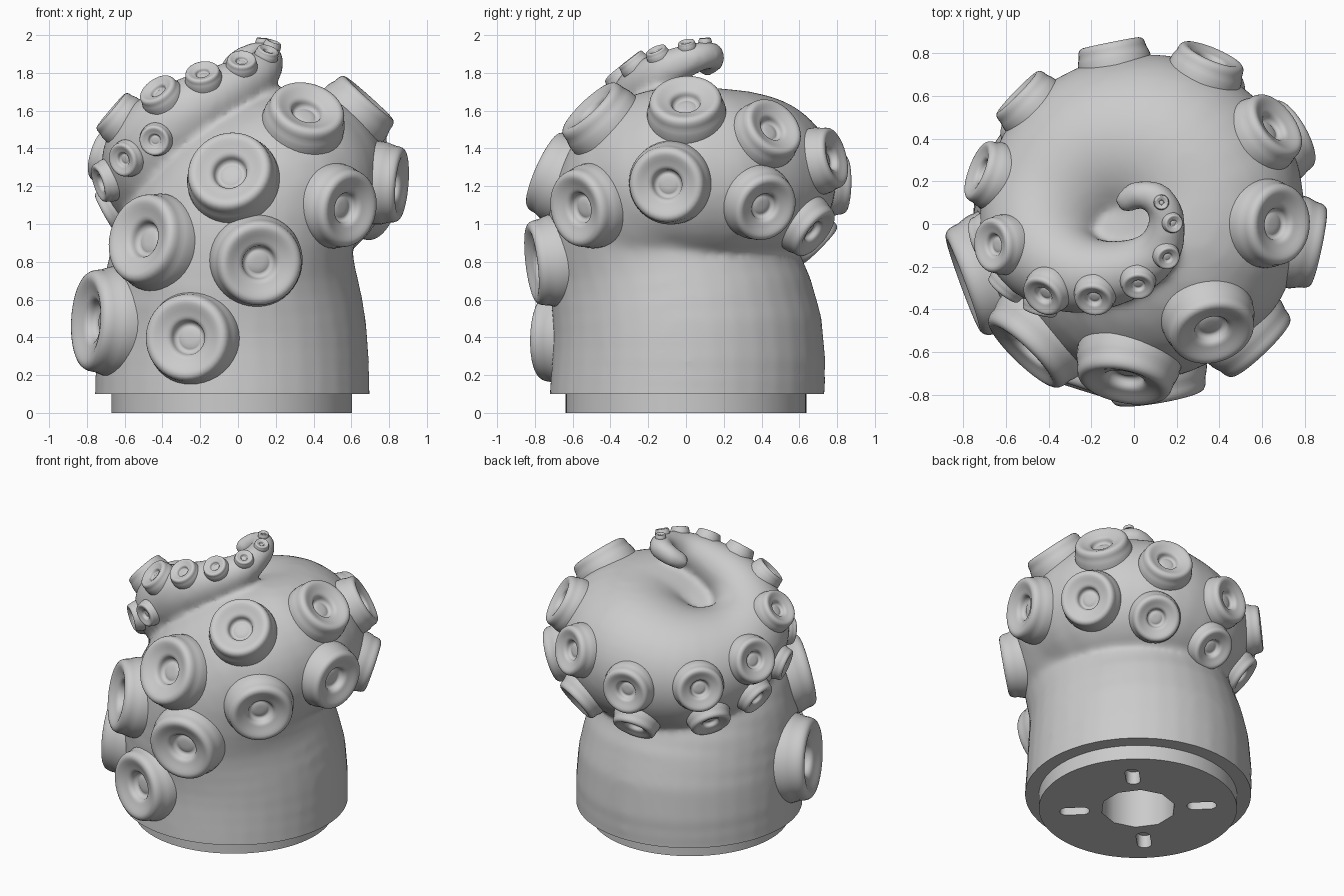
import bpy, bmesh, math
from mathutils import Vector, Matrix

if "Cube" in bpy.data.objects:
    bpy.data.objects.remove(bpy.data.objects["Cube"])


def link(name, mesh):
    ob = bpy.data.objects.new(name, mesh)
    bpy.context.collection.objects.link(ob)
    return ob


def new_object(name, bm):
    mesh = bpy.data.meshes.new(name)
    bm.to_mesh(mesh)
    bm.free()
    return link(name, mesh)


def evaluated_mesh(ob):
    return bpy.data.meshes.new_from_object(
        ob.evaluated_get(bpy.context.evaluated_depsgraph_get()))


def catmull(keys, steps):
    out = []
    for i in range(len(keys) - 1):
        a, b, c = keys[max(i - 1, 0)], keys[i], keys[i + 1]
        d = keys[min(i + 2, len(keys) - 1)]
        for s in range(steps):
            t = s / steps
            out.append(0.5 * (2 * b + (c - a) * t + (2 * a - 5 * b + 4 * c - d) * t * t
                              + (3 * b - a - 3 * c + d) * t ** 3))
    return out + [keys[-1]]


# Centre line of the coiled arm: x, y, z, radius
KEYS = [Vector(k) for k in [
    (-0.03, 0.005, 0.08, 0.73), (-0.03, 0.01, 0.40, 0.715), (-0.03, -0.075, 0.74, 0.65),
    (0.07, -0.18, 1.03, 0.55), (0.27, -0.11, 1.23, 0.485), (0.32, 0.14, 1.25, 0.472),
    (0.14, 0.345, 1.24, 0.445), (-0.17, 0.335, 1.21, 0.40), (-0.38, 0.12, 1.26, 0.335),
    (-0.43, -0.10, 1.41, 0.255), (-0.27, -0.23, 1.58, 0.19), (-0.05, -0.22, 1.71, 0.145),
    (0.11, -0.13, 1.80, 0.11), (0.155, 0.02, 1.87, 0.085), (0.11, 0.12, 1.895, 0.075),
    (0.02, 0.14, 1.87, 0.066), (-0.03, 0.11, 1.84, 0.06)]]
PATH = catmull(KEYS, 14)

# Arm body: spheres spaced along the path, fused and smoothed
bm = bmesh.new()
bmesh.ops.create_uvsphere(bm, u_segments=36, v_segments=18, radius=1)
ball_verts = [v.co.copy() for v in bm.verts]
ball_faces = [[v.index for v in f.verts] for f in bm.faces]
bm.free()
verts, faces, last = [], [], None
for p in PATH:
    if last is None or (p.xyz - last.xyz).length > 0.12 * p.w:
        base, last = len(verts), p
        verts += [p.xyz + v * p.w for v in ball_verts]
        faces += [[base + i for i in f] for f in ball_faces]
mesh = bpy.data.meshes.new("arm_raw")
mesh.from_pydata(verts, [], faces)
raw = link("arm_raw", mesh)
mod = raw.modifiers.new("fuse", 'REMESH')
mod.mode = 'VOXEL'
mod.voxel_size = 0.021
mod = raw.modifiers.new("soften", 'SMOOTH')
mod.factor = 0.5
mod.iterations = 14
fused = evaluated_mesh(raw)
bpy.data.objects.remove(raw)

# Trim the body flat at the base and turn its rim inward over the plug
bm = bmesh.new()
bm.from_mesh(fused)
cut = bmesh.ops.bisect_plane(bm, geom=bm.verts[:] + bm.edges[:] + bm.faces[:],
                             plane_co=(0, 0, 0.1), plane_no=(0, 0, 1), clear_inner=True)
rim = [e for e in cut["geom_cut"] if isinstance(e, bmesh.types.BMEdge) and e.is_boundary]
lip = bmesh.ops.extrude_edge_only(bm, edges=rim)["geom"]
for v in lip:
    if isinstance(v, bmesh.types.BMVert):
        v.co.x = -0.035 + (v.co.x + 0.035) * 0.85
        v.co.y *= 0.85
bmesh.ops.recalc_face_normals(bm, faces=bm.faces)
new_object("arm_body", bm)

# Round plug, reaching up inside the arm
bm = bmesh.new()
bmesh.ops.create_cone(bm, cap_ends=True, segments=96, radius1=0.637, radius2=0.637, depth=0.35,
                      matrix=Matrix.Translation((-0.033, 0, 0.175)))
plug = new_object("base_plug", bm)

# Cutters: ten-sided socket and four rounded radial slots
bm = bmesh.new()
bmesh.ops.create_cone(bm, cap_ends=True, segments=10, radius1=0.24, radius2=0.24, depth=0.5,
                      matrix=Matrix.Translation((-0.035, 0, 0.05)))
socket = new_object("socket_cutter", bm)
bm = bmesh.new()
for k in range(4):
    m = Matrix.Translation((-0.035, 0, 0)) @ Matrix.Rotation(math.radians(45 + 90 * k), 4, 'Z')
    ring = []
    for i in range(16):
        a = math.tau * (i + 0.5) / 16
        ring.append((0.41 + math.copysign(0.05, math.cos(a)) + 0.046 * math.cos(a),
                     0.046 * math.sin(a)))
    lo = [bm.verts.new(m @ Vector((x, y, -0.05))) for x, y in ring]
    hi = [bm.verts.new(m @ Vector((x, y, 0.09))) for x, y in ring]
    bm.faces.new(lo[::-1])
    bm.faces.new(hi)
    for i in range(16):
        j = (i + 1) % 16
        bm.faces.new((lo[i], lo[j], hi[j], hi[i]))
slots = new_object("slot_cutter", bm)
for cutter in (socket, slots):
    mod = plug.modifiers.new("cut", 'BOOLEAN')
    mod.object = cutter
    mod.operation = 'DIFFERENCE'
    mod.solver = 'EXACT'
holed = evaluated_mesh(plug)
plug.modifiers.clear()
plug.data = holed
for ob in (socket, slots):
    bpy.data.objects.remove(ob)

# Sucker cup: lathed profile (radius, height), made once for a unit cup
CUP = [Vector(c) for c in [(1.06, -0.40), (1.04, -0.1), (0.98, 0.08), (0.96, 0.22), (0.91, 0.32),
                           (0.82, 0.36), (0.72, 0.34), (0.56, 0.27), (0.44, 0.23), (0.38, 0.16),
                           (0.35, 0.06), (0.27, 0.01), (0.2, 0.04), (0.02, 0.05)]]
PROFILE = catmull(CUP, 2)
N = 40
cup_verts = [(c.x * math.cos(math.tau * k / N), c.x * math.sin(math.tau * k / N), c.y)
             for c in PROFILE for k in range(N)]
cup_faces = [(i * N + k, i * N + (k + 1) % N, (i + 1) * N + (k + 1) % N, (i + 1) * N + k)
             for i in range(len(PROFILE) - 1) for k in range(N)]
cup_faces.append(tuple(range((len(PROFILE) - 1) * N, len(PROFILE) * N)))


def sucker(name, x, y, z, r):
    point = Vector((x, y, z))
    near = min(PATH, key=lambda p: (point - p.xyz).length - p.w)
    n = (point - near.xyz).normalized()
    mesh = bpy.data.meshes.new(name)
    mesh.from_pydata(cup_verts, [], cup_faces)
    mesh.transform(Matrix.Translation(near.xyz + n * (near.w + 0.05 * r))
                   @ n.to_track_quat('Z', 'Y').to_matrix().to_4x4() @ Matrix.Scale(r, 4))
    link(name, mesh)


# Two rows of suckers, from the base towards the tip
UPPER = [(-0.80, -0.28, 0.49, 0.28), (-0.53, -0.62, 0.93, 0.25), (-0.05, -0.76, 1.29, 0.235),
         (0.36, -0.48, 1.58, 0.21), (0.66, 0.0, 1.63, 0.20), (0.66, 0.46, 1.51, 0.18),
         (0.36, 0.77, 1.35, 0.17), (-0.10, 0.80, 1.21, 0.165), (-0.55, 0.62, 1.25, 0.16),
         (-0.75, 0.26, 1.38, 0.155), (-0.67, -0.10, 1.60, 0.135), (-0.42, -0.33, 1.70, 0.11),
         (-0.19, -0.36, 1.81, 0.095), (0.02, -0.30, 1.88, 0.08), (0.16, -0.16, 1.92, 0.06),
         (0.19, 0.0, 1.97, 0.046), (0.13, 0.10, 1.99, 0.034)]
LOWER = [(-0.29, -0.80, 0.40, 0.24), (0.12, -0.82, 0.79, 0.235), (0.59, -0.58, 1.08, 0.215),
         (0.83, -0.10, 1.21, 0.21), (0.76, 0.43, 1.08, 0.19), (0.39, 0.70, 0.94, 0.16),
         (-0.08, 0.70, 0.89, 0.15), (-0.54, 0.48, 0.94, 0.14),
         (-0.68, 0.18, 1.07, 0.125), (-0.72, -0.07, 1.22, 0.11), (-0.58, -0.27, 1.35, 0.095),
         (-0.43, -0.36, 1.45, 0.085)]
for row, cups in (("upper", UPPER), ("lower", LOWER)):
    for i, c in enumerate(cups):
        sucker(f"{row}_sucker_{i + 1}", *c)

# Smooth shading everywhere, keeping the hard edges of the base
bpy.ops.object.select_all(action='SELECT')
bpy.context.view_layer.objects.active = plug
bpy.ops.object.shade_smooth_by_angle(angle=math.radians(50))
